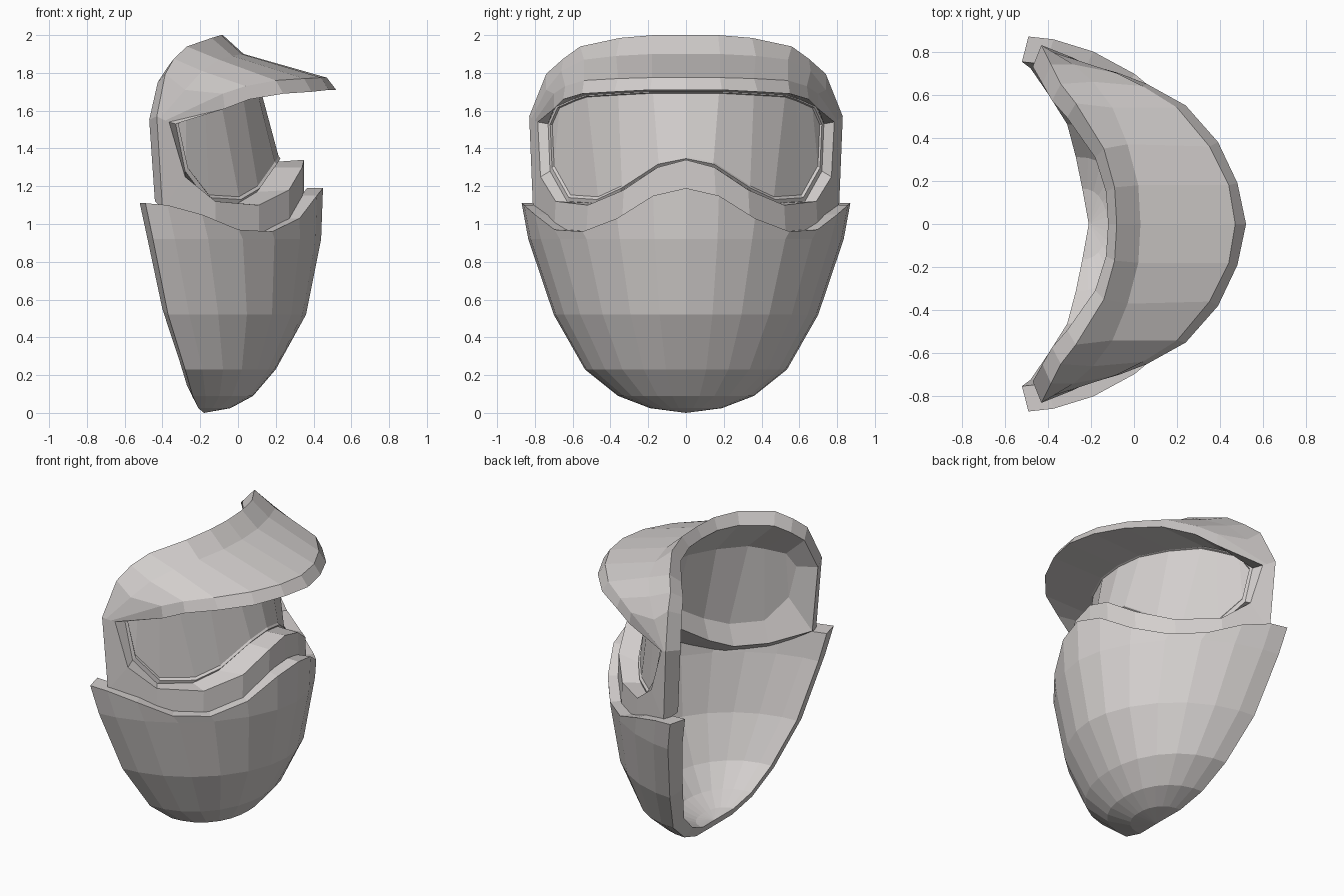
import bpy
import bmesh
from mathutils import Vector

default_cube = bpy.data.objects.get("Cube")
if default_cube:
    bpy.data.objects.remove(default_cube, do_unlink=True)

# Single warm grey used by every part
grey = bpy.data.materials.new("warm_grey")
grey.use_nodes = True
grey_value = (0.65, 0.62, 0.61, 1.0)
grey.diffuse_color = grey_value
grey.node_tree.nodes["Principled BSDF"].inputs["Base Color"].default_value = grey_value


def loft_half(name, loops, recalculate=True):
    """Skin a sequence of half loops (y >= 0) and mirror the result across y."""
    bm = bmesh.new()
    grid = [[bm.verts.new(point) for point in loop] for loop in loops]
    for upper, lower in zip(grid, grid[1:]):
        for i in range(len(upper) - 1):
            bm.faces.new((upper[i], lower[i], lower[i + 1], upper[i + 1]))
    bmesh.ops.remove_doubles(bm, verts=bm.verts, dist=0.0005)
    if recalculate:
        bmesh.ops.recalc_face_normals(bm, faces=bm.faces)
    mesh = bpy.data.meshes.new(name)
    bm.to_mesh(mesh)
    bm.free()
    mesh.materials.append(grey)
    obj = bpy.data.objects.new(name, mesh)
    bpy.context.collection.objects.link(obj)
    mirror = obj.modifiers.new("mirror", "MIRROR")
    mirror.use_axis = (False, True, False)
    mirror.merge_threshold = 0.001


def scaled(loop, factor, shift):
    """Shrink a loop towards the middle of the visor, then shift it along x."""
    centre = Vector((0, 0, 1.42))
    result = []
    for point in loop:
        offset = Vector(point) - centre
        result.append((point[0] + shift, offset.y * factor, centre.z + offset.z * factor))
    return result


def raised(loop, amount):
    """Lift a lower loop, leaving its side end in place."""
    return [(x, y, z + amount) for x, y, z in loop[:-1]] + loop[-1:]


# Lower face guard: rounded plan rows narrowing to the chin
spread = [0, 0.2, 0.42, 0.63, 0.8, 0.92, 0.985, 1]
rim_heights = [1.19, 1.15, 1.03, 0.96, 0.97, 1.05, 1.1, 1.11]


def plan_row(heights, back, half_width, front, roundness):
    row = []
    for s, z in zip(spread, heights):
        depth = (1 - s ** roundness) ** (1 / roundness)
        row.append((back + (front - back) * depth, half_width * s, z))
    return row


def wall_row(heights, back, half_width, front, roundness):
    """Outer row and matching inner row, thicker at the rear edge."""
    rear = back - 0.03
    lift = 0.06 * (1 - min(1, heights[0]))
    inner = plan_row([z + lift for z in heights], rear, half_width * 0.865,
                     max(front - 0.085, rear), roundness)
    return plan_row(heights, back, half_width, front, roundness), inner


walls = [wall_row(rim_heights, -0.49, 0.87, 0.45, 1.75)]
for height, back, half_width, front, roundness in [
    (0.92, -0.45, 0.835, 0.44, 1.78),
    (0.52, -0.37, 0.7, 0.36, 1.9),
    (0.23, -0.28, 0.535, 0.2, 2.1),
    (0.09, -0.24, 0.36, 0.08, 2.2),
    (0.025, -0.21, 0.19, -0.04, 2.2),
    (0.0, -0.18, 0, -0.18, 2),
]:
    walls.append(wall_row([height] * len(spread), back, half_width, front, roundness))
rim_inner = walls[0][1]
guard_rows = [rim_inner + rim_inner[::-1]]
guard_rows += [outer + inner[::-1] for outer, inner in walls]
loft_half("face_guard", guard_rows)

# Corner points shared by the lower frame and the hood
lip_side = (-0.33, 0.73, 1.53)
frame_side = (-0.365, 0.785, 1.54)
back_side = (-0.43, 0.83, 1.57)

# Lower frame with nose ridge, running from the centre to the side
lip_low = [(0.21, 0, 1.33), (0.19, 0.15, 1.3), (0.1, 0.35, 1.17),
           (0, 0.48, 1.11), (-0.16, 0.63, 1.12), (-0.28, 0.72, 1.28), lip_side]
frame_low = [(0.35, 0, 1.34), (0.34, 0.15, 1.3), (0.27, 0.33, 1.18),
             (0.11, 0.52, 1.1), (-0.12, 0.69, 1.12), (-0.28, 0.77, 1.25), frame_side]
skirt_low = [(x, y + 0.01 * bool(y), z - 0.2) for x, y, z in frame_low[:5]]
skirt_low += [(-0.4, 0.81, 1.08), back_side]
inner_low = [(x - 0.04, y * 0.94, z - 0.1) for x, y, z in lip_low[:5]]
inner_low += scaled(skirt_low[5:], 0.88, -0.04)
ring_low = raised(scaled(lip_low, 0.985, 0.015), 0.015)
glass_low = raised(scaled(lip_low, 0.97, 0.005), 0.025)
loft_half("lower_frame", [glass_low, ring_low, lip_low, frame_low,
                          skirt_low, inner_low, glass_low])

# Hood and brim, running from the side to the centre
lip_top = [lip_side, (-0.28, 0.69, 1.62), (-0.18, 0.6, 1.66), (-0.1, 0.54, 1.68),
           (0.02, 0.37, 1.69), (0.1, 0.18, 1.7), (0.12, 0, 1.7)]
brim_under = [frame_side, (-0.07, 0.7, 1.61), (0.06, 0.65, 1.66), (0.24, 0.55, 1.69),
              (0.39, 0.38, 1.7), (0.48, 0.19, 1.71), (0.52, 0, 1.71)]
brim_upper = [(-0.385, 0.8, 1.548), (-0.08, 0.7, 1.69), (0.04, 0.64, 1.73),
              (0.2, 0.54, 1.76), (0.35, 0.36, 1.77), (0.44, 0.18, 1.775), (0.47, 0, 1.775)]
crease = [(-0.41, 0.818, 1.56), (-0.28, 0.74, 1.71), (-0.19, 0.66, 1.81), (-0.1, 0.54, 1.87),
          (-0.03, 0.37, 1.89), (0.02, 0.18, 1.9), (0.03, 0, 1.9)]
crown = [back_side, (-0.385, 0.74, 1.795), (-0.34, 0.65, 1.875), (-0.27, 0.56, 1.94),
         (-0.14, 0.35, 1.985), (-0.09, 0.17, 2), (-0.08, 0, 2)]
ring_top = scaled(lip_top, 0.985, 0.015)
glass_top = scaled(lip_top, 0.97, 0.005)
inner_top = scaled(crown, 0.88, -0.04)
loft_half("hood_and_brim", [glass_top, ring_top, lip_top, brim_under, brim_upper,
                            crease, crown, inner_top, glass_top])

# Lens spanning the frame opening
loft_half("visor_lens", [glass_top[::-1], glass_low], recalculate=False)
